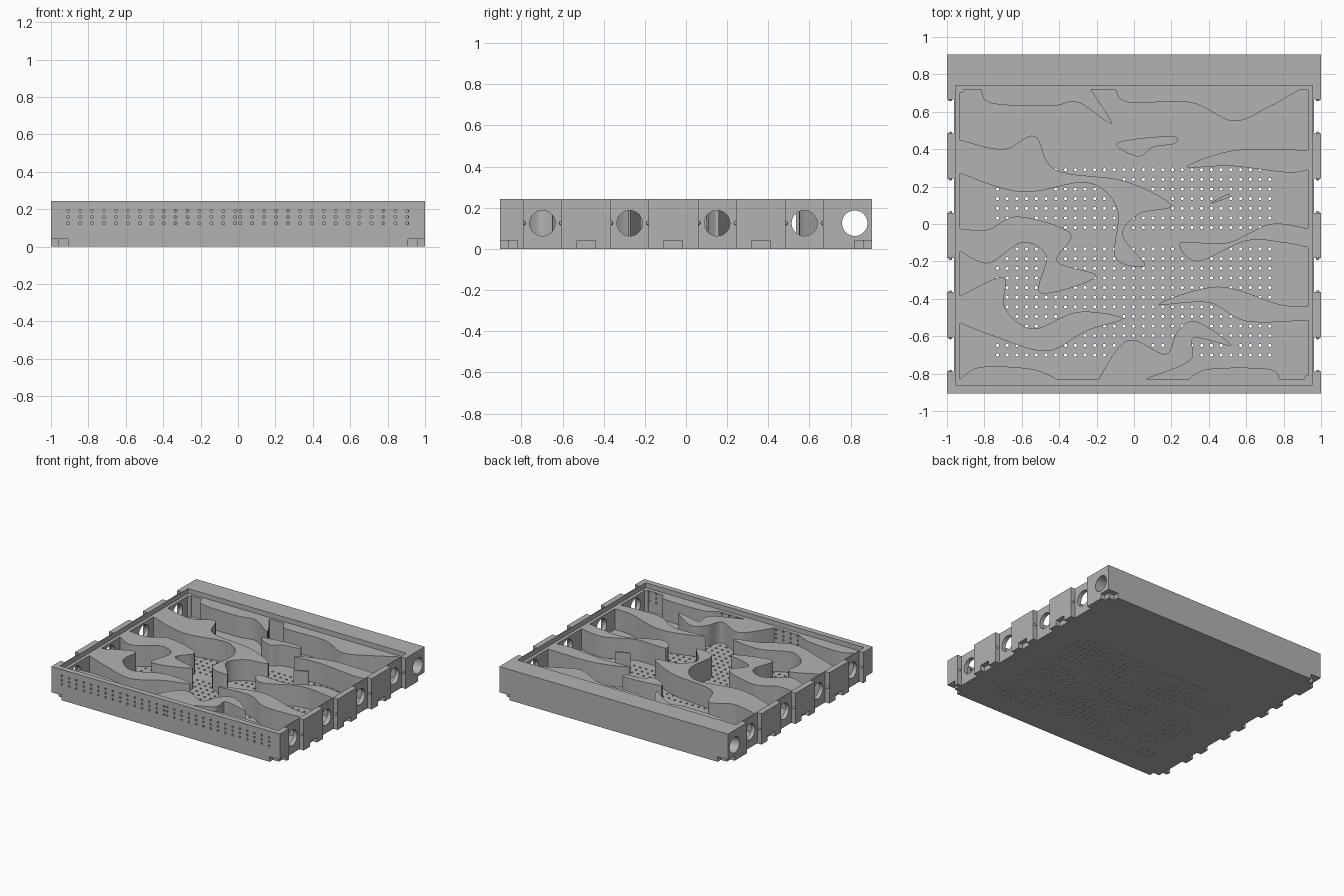
import bpy, bmesh, math
from mathutils import Matrix

cube = bpy.data.objects.get("Cube")
if cube:
    bpy.data.objects.remove(cube, do_unlink=True)

# Single material
grey = bpy.data.materials.new("grey plastic")
grey.use_nodes = True
shade = .45
grey.diffuse_color = (shade, shade, shade, 1)
grey.node_tree.nodes["Principled BSDF"].inputs["Base Color"].default_value = grey.diffuse_color

# Main levels and limits
FLOOR, LEDGE, TOP = .04, .205, .243
FRONT, BACK = -.905, .905
RIM_FRONT, RIM_BACK = -.86, .74
IN_X, IN_FRONT, IN_BACK = .93, -.83, .72
LIP_IN, LIP_OUT = .955, .963
PORT_Z, PORT_R = .125, .062
STRIP_X, STRIP_Y = .91, .865

# Axis maps for extruded profiles: plan, (y, z) along x, (x, z) along -y
PLAN = Matrix.Identity(4)
SIDE = Matrix.Rotation(math.pi / 2, 4, 'Z') @ Matrix.Rotation(math.pi / 2, 4, 'X')
FACE = Matrix.Rotation(math.pi / 2, 4, 'X')


def rect(a0, a1, b0, b1):
    return [(a0, b0), (a1, b0), (a1, b1), (a0, b1)]


def circle(a, b, r, n=8):
    angles = [math.tau * i / n for i in range(n)]
    return [(a + r * math.cos(t), b + r * math.sin(t)) for t in angles]


def finish(obj):
    bpy.ops.object.select_all(action='DESELECT')
    obj.select_set(True)
    bpy.context.view_layer.objects.active = obj
    bpy.ops.object.shade_smooth_by_angle(angle=math.radians(35))


def plate(name, outlines, low, high, axes=PLAN):
    """Extrude a filled outline, with later outlines as holes."""
    curve = bpy.data.curves.new(name, 'CURVE')
    curve.dimensions, curve.fill_mode = '2D', 'BOTH'
    curve.extrude = (high - low) / 2
    for outline in outlines:
        spline = curve.splines.new('POLY')
        spline.points.add(len(outline) - 1)
        for point, (a, b) in zip(spline.points, outline):
            point.co = (a, b, 0, 1)
        spline.use_cyclic_u = True
    helper = bpy.data.objects.new(name + " outline", curve)
    bpy.context.collection.objects.link(helper)
    bpy.context.view_layer.update()
    mesh = bpy.data.meshes.new_from_object(helper)
    bpy.data.objects.remove(helper, do_unlink=True)
    mesh.transform(axes @ Matrix.Translation((0, 0, (low + high) / 2)))
    bm = bmesh.new()
    bm.from_mesh(mesh)
    bmesh.ops.remove_doubles(bm, verts=bm.verts, dist=1e-5)
    bmesh.ops.recalc_face_normals(bm, faces=bm.faces)
    bm.to_mesh(mesh)
    bm.free()
    mesh.materials.clear()
    mesh.materials.append(grey)
    obj = bpy.data.objects.new(name, mesh)
    bpy.context.collection.objects.link(obj)
    finish(obj)


def smooth_path(points, closed):
    """Smooth curve through the points; open paths close straight along a wall."""
    n, steps = len(points), 8
    pick = (lambda i: points[i % n]) if closed else (lambda i: points[max(0, min(n - 1, i))])
    path = []
    for i in range(n if closed else n - 1):
        p, q, r, s = (pick(i + k) for k in (-1, 0, 1, 2))
        for j in range(steps):
            t = j / steps
            path.append(tuple(
                q[k] + t / 2 * (r[k] - p[k] + t * (2 * p[k] - 5 * q[k] + 4 * r[k] - s[k]
                                + t * (3 * (q[k] - r[k]) + s[k] - p[k]))) for k in (0, 1)))
    return path if closed else path + [points[-1]]


def inside(a, b, path):
    hit = False
    for (a0, b0), (a1, b1) in zip(path, path[1:] + path[:1]):
        if (b0 > b) != (b1 > b) and a < a0 + (b - b0) * (a1 - a0) / (b1 - b0):
            hit = not hit
    return hit


island_paths = []


def island(name, *shore, closed=False):
    path = smooth_path(shore, closed)
    island_paths.append(path)
    plate(name + "_island", [path], FLOOR, LEDGE)


def side_island(name, wall_x, start, end, *shore):
    island(name, (wall_x, start), *shore, (wall_x, end))


def end_island(name, wall_y, start, end, *shore):
    island(name, (start, wall_y), *shore, (end, wall_y))


# Raised islands growing from the end walls
end_island("back_left", IN_BACK, -.82, -.23, (-.76, .645), (-.45, .63), (-.3, .65), (-.12, .535))
end_island("back_right", IN_BACK, -.1, .89, (-.03, .65), (.3, .65), (.53, .55), (.72, .625))
end_island("front_left", IN_FRONT, -IN_X, -.41, (-.82, -.765), (-.55, -.775))
end_island("front_right", IN_FRONT, .29, .78, (.4, -.775), (.72, -.775))
end_island("front_finger", IN_FRONT, -.19, .06, (-.09, -.67), (0, -.62), (.17, -.695),
           (.23, -.58), (.33, -.52), (.52, -.65), (.32, -.61), (.3, -.73))

# Raised islands growing from the side walls
side_island("left_hook", -IN_X, .45, .27, (-.7, .4), (-.53, .47), (-.42, .29), (-.05, .23),
            (.2, .1), (.03, .055), (-.06, -.06), (.06, -.22), (-.1, -.18), (-.09, .08),
            (-.25, .22), (-.6, .17))
side_island("left_middle", -IN_X, -.025, -.145, (-.78, -.03), (-.62, .04), (-.34, -.05),
            (-.41, -.2), (-.2, -.28), (-.5, -.37), (-.47, -.17), (-.6, -.1), (-.78, -.21))
side_island("left_front", -IN_X, -.385, -.53, (-.7, -.285), (-.69, -.45), (-.54, -.56),
            (-.3, -.47), (-.06, -.505), (-.25, -.57), (-.47, -.68), (-.75, -.6))
side_island("right_back", IN_X, .395, .29, (.54, .395), (.28, .305), (.52, .31), (.82, .275))
side_island("right_middle", IN_X, -.025, -.125, (.73, 0), (.5, -.1), (.25, -.1), (.34, -.2),
            (.6, -.09), (.8, -.1))
side_island("right_front", IN_X, -.44, -.515, (.78, -.43), (.45, -.335), (.13, -.43),
            (.4, -.42), (.6, -.52))

# Free standing islands
island("long", (-.09, .435), (.2, .47), (.22, .43), (.1, .41), (.02, .36), closed=True)
island("small", (.41, .11), (.5, .16), (.5, .14), closed=True)

# Perforated floor: two fields of small holes wherever no island stands
pitch = .0515
columns = [-.73 + .052 * i for i in range(29)]
rows = [.29 - pitch * i for i in range(7)] + [-.134 - pitch * i for i in range(12)]
holes = [circle(x, y, .009) for x in columns for y in rows
         if not any(inside(x, y, path) for path in island_paths)]
plate("floor", [rect(-LIP_OUT, LIP_OUT, -STRIP_Y, STRIP_Y)] + holes, 0, FLOOR)

# Front wall and its inner ledge share three rows of vents
vents = [circle(start + .0638 * i, PORT_Z + .033 * row, .008) for start in (-.908, .012)
         for i in range(15) for row in range(3)]
plate("front_wall", [rect(-1, 1, FLOOR, TOP)] + vents, -RIM_FRONT, -FRONT, FACE)
plate("front_ledge", [rect(-LIP_IN, LIP_IN, FLOOR, LEDGE)] + vents, -IN_FRONT, -RIM_FRONT, FACE)

# Back block with a tunnel running its full width
tunnel = circle(.82, PORT_Z, PORT_R, 48)
plate("back_block", [rect(RIM_BACK, BACK, FLOOR, TOP), tunnel], -1, 1, SIDE)
plate("back_ledge", [rect(-LIP_IN, LIP_IN, IN_BACK, RIM_BACK)], FLOOR, LEDGE)

# Bottom strips stop short of the corners, leaving notches
plate("front_bottom_strip", [rect(-STRIP_X, STRIP_X, FRONT, -STRIP_Y)], 0, FLOOR)
plate("back_bottom_strip", [rect(-STRIP_X, STRIP_X, STRIP_Y, BACK)], 0, FLOOR)

# Side ports repeat evenly; blocks fill the gaps between them
PORTS = [-.698 + .4245 * i for i in range(4)]
edges = [RIM_FRONT] + [y + s * .091 for y in PORTS for s in (-1, 1)] + [RIM_BACK]
blocks = list(zip(edges[::2], edges[1::2]))


def span(sign, inner, outer):
    return sorted((sign * inner, sign * outer))


for side, sign in (("left", 1), ("right", -1)):
    # Ported side wall: low ledge inside, thin tall lip outside
    ports = [circle(y, PORT_Z, PORT_R, 48) for y in PORTS]
    plate(side + "_ledge", [rect(IN_FRONT, IN_BACK, FLOOR, LEDGE)] + ports,
          *span(sign, IN_X, LIP_IN), SIDE)
    plate(side + "_lip", [rect(RIM_FRONT, RIM_BACK, FLOOR, TOP)] + ports,
          *span(sign, LIP_IN, LIP_OUT), SIDE)
    out = span(sign, LIP_OUT, 1)
    for start, end in blocks:
        plate(side + "_block", [rect(start, end, FLOOR, TOP)], *out, SIDE)
        # Feet leave a notch in the middle of a block or at a corner
        middle = (start + end) / 2
        if start == RIM_FRONT:
            feet = [(-.82, end)]
        elif end == RIM_BACK:
            feet = [(start, .82)]
        else:
            feet = [(start, middle - .045), (middle + .045, end)]
        for low, high in feet:
            plate(side + "_block_foot", [rect(low, high, 0, FLOOR)], *out, SIDE)
    # Snap bumps on the block ends
    for y in edges[1:-1]:
        bpy.ops.mesh.primitive_uv_sphere_add(segments=12, ring_count=8, radius=.01,
                                             location=(sign * .982, y, PORT_Z))
        bump = bpy.context.object
        bump.name = side + "_snap_bump"
        bump.data.materials.append(grey)
        finish(bump)

# Round posts in two opposite corners
for name, x, y in (("back_right_post", -IN_X, IN_BACK), ("front_left_post", IN_X, IN_FRONT)):
    plate(name, [circle(x, y, .021, 24)], FLOOR, LEDGE + .003)
